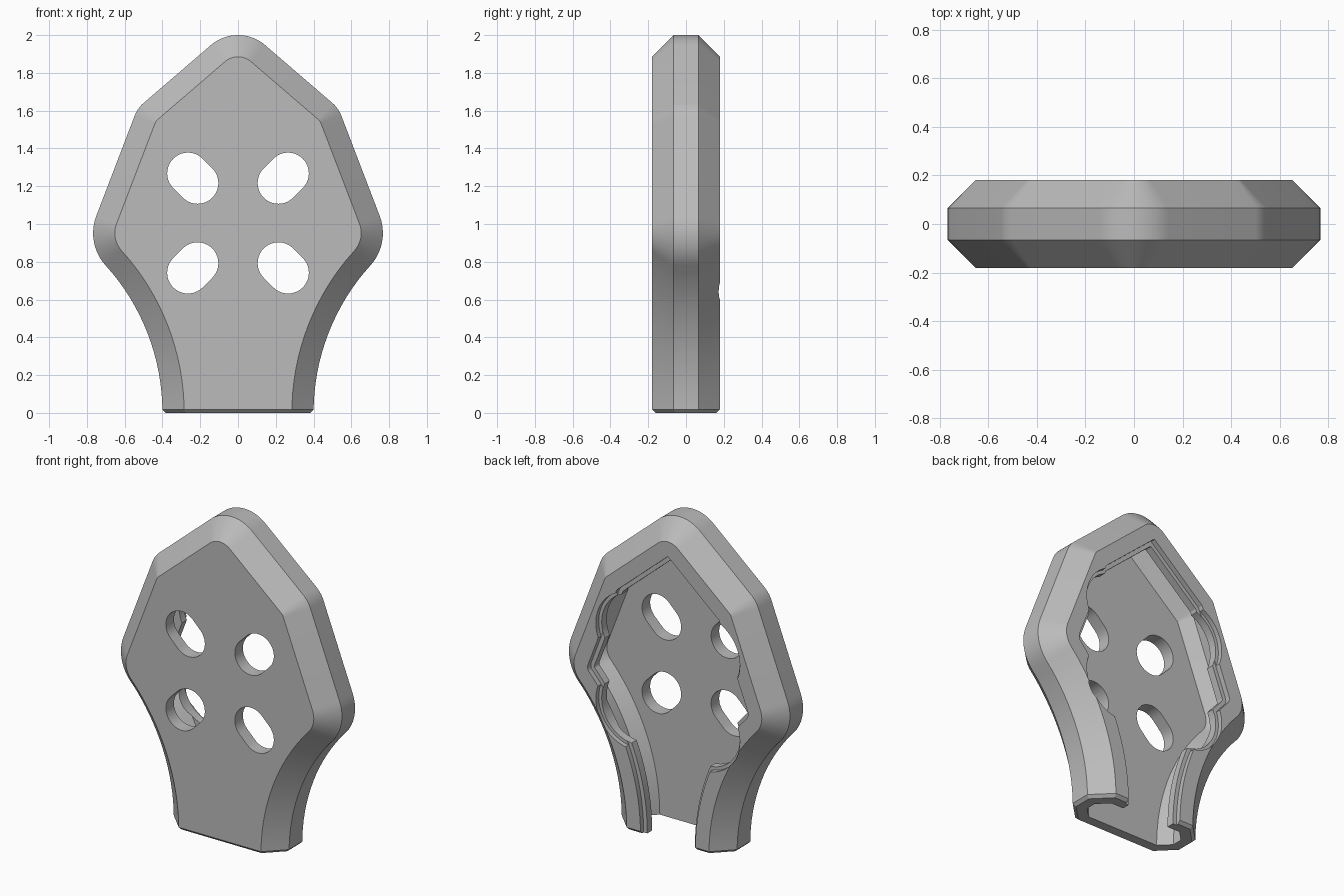
import bpy, bmesh, math
from math import cos, sin, radians
from mathutils import Vector

if "Cube" in bpy.data.objects:
    bpy.data.objects.remove(bpy.data.objects["Cube"])

grey = bpy.data.materials.new("plain_grey")
grey.use_nodes = True
colour = (0.5, 0.5, 0.5, 1)
grey.diffuse_color = colour
grey.node_tree.nodes["Principled BSDF"].inputs["Base Color"].default_value = colour

# Outline corners: position, normal angle before and after, fillet radius
CORNERS = [((0, 2.07), 90, 49.4, 0.22, 90, 40.6),
           ((0.532, 1.613), 49.4, 20.9, 0.17, 35.15, 14.25),
           ((0.806, 0.897), 20.9, -42, 0.255, -10.55, 31.45)]
NECK_X, NECK_R, NECK_ANGLE = 0.4, 1.165, 42


def outline(inset, bottom=0.0):
    """Closed x-z outline, moved inward by inset."""
    half = []
    for pos, a0, a1, radius, bis, spread in CORNERS:
        r = max(radius - inset, 0.01)
        out = Vector((cos(radians(bis)), sin(radians(bis))))
        centre = Vector(pos) - out * (r + inset) / cos(radians(spread))
        for i in range(11):
            a = radians(a0 + (a1 - a0) * i / 10)
            half.append((centre.x + r * cos(a), centre.y + r * sin(a)))
    # Concave neck
    r = NECK_R + inset
    for i in range(1, 17):
        a = radians(NECK_ANGLE * (1 - i / 16))
        half.append((NECK_X + NECK_R - r * cos(a), r * sin(a)))
    if bottom < 0:
        half.append((NECK_X + inset * -1, bottom))
    return half + [(-x, z) for x, z in reversed(half[1:])]


def loft(name, rings):
    """Solid through (y, outline) rings, capped at both ends."""
    bm = bmesh.new()
    loops = [[bm.verts.new((x, y, z)) for x, z in pts] for y, pts in rings]
    n = len(loops[0])
    for lower, upper in zip(loops, loops[1:]):
        for i in range(n):
            j = (i + 1) % n
            bm.faces.new((lower[i], lower[j], upper[j], upper[i]))
    bm.faces.new(loops[0])
    bm.faces.new(loops[-1])
    bmesh.ops.recalc_face_normals(bm, faces=bm.faces)
    mesh = bpy.data.meshes.new(name)
    bm.to_mesh(mesh)
    bm.free()
    mesh.materials.append(grey)
    obj = bpy.data.objects.new(name, mesh)
    bpy.context.collection.objects.link(obj)
    return obj


def slot(x0, z0, x1, z1, r, steps=20):
    """Rounded slot outline between two centres."""
    axis = math.atan2(z1 - z0, x1 - x0)
    pts = []
    for cx, cz, start in ((x1, z1, axis - math.pi / 2), (x0, z0, axis + math.pi / 2)):
        for i in range(steps + 1):
            a = start + math.pi * i / steps
            pts.append((cx + r * cos(a), cz + r * sin(a)))
    return pts


def disc(x, z, r, steps=48):
    return [(x + r * cos(math.tau * i / steps), z + r * sin(math.tau * i / steps))
            for i in range(steps)]


# Outer shell with chamfered front and back
shell = loft("shell", [(-0.18, outline(0.115)), (-0.065, outline(0)),
                       (0.065, outline(0)), (0.18, outline(0.115))])

# Small chamfer round the foot
bm = bmesh.new()
bm.from_mesh(shell.data)
foot = [f for f in bm.faces if all(abs(v.co.z) < 1e-4 for v in f.verts)]
bmesh.ops.dissolve_faces(bm, faces=foot)
rim = [e for e in bm.edges if all(abs(v.co.z) < 1e-4 for v in e.verts)]
bmesh.ops.bevel(bm, geom=rim, offset=0.018, segments=1, affect='EDGES')
bmesh.ops.recalc_face_normals(bm, faces=bm.faces)
bm.to_mesh(shell.data)
bm.free()

# Hollow inside, open at the foot
LOW = -0.1
cutters = [loft("cavity_cutter", [(-0.1, outline(0.148, LOW)), (-0.033, outline(0.08, LOW)),
                                  (0.033, outline(0.08, LOW)), (0.1, outline(0.148, LOW))])]

# Stepped opening in the back, scalloped beside the holes
for inset, y0, y1, r in ((0.235, 0.07, 0.16, 0.23), (0.21, 0.148, 0.3, 0.25)):
    pts = outline(inset, LOW)
    cutters.append(loft("opening_cutter", [(y0, pts), (y1, pts)]))
    for side in (-1, 1):
        for z in (0.767, 1.243):
            pts = disc(side * 0.25, z, r)
            cutters.append(loft("scallop_cutter", [(y0 + 0.003, pts), (y1 - 0.003, pts)]))

# Four slotted holes in the front plate
for side in (-1, 1):
    for inner, outer in ((0.793, 0.742), (1.217, 1.268)):
        pts = slot(side * 0.214, inner, side * 0.265, outer, 0.11)
        cutters.append(loft("hole_cutter", [(-0.3, pts), (-0.05, pts)]))

for cutter in cutters:
    cutter.hide_render = True
    mod = shell.modifiers.new("cut", 'BOOLEAN')
    mod.operation = 'DIFFERENCE'
    mod.solver = 'EXACT'
    mod.object = cutter

# Bake the cuts and drop the cutters
bpy.context.view_layer.update()
graph = bpy.context.evaluated_depsgraph_get()
result = bpy.data.meshes.new_from_object(shell.evaluated_get(graph))
shell.modifiers.clear()
shell.data = result
for cutter in cutters:
    bpy.data.objects.remove(cutter)
result.materials.clear()
result.materials.append(grey)

bpy.ops.object.select_all(action='DESELECT')
shell.select_set(True)
bpy.context.view_layer.objects.active = shell
bpy.ops.object.shade_smooth_by_angle(angle=radians(30))
